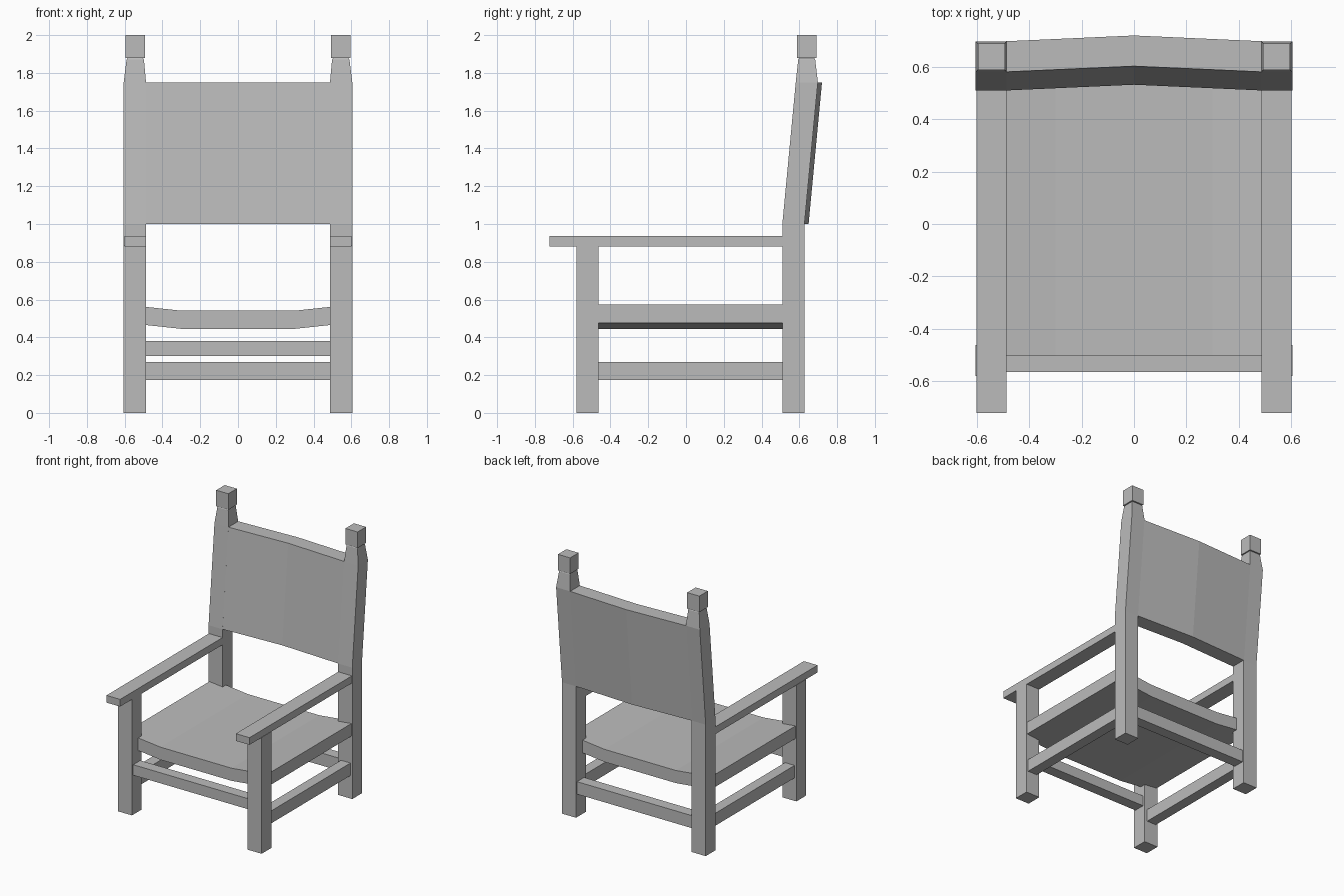
import bpy
import bmesh

cube = bpy.data.objects.get("Cube")
if cube:
    bpy.data.objects.remove(cube, do_unlink=True)

grey = bpy.data.materials.new("plain_grey")
grey.use_nodes = True
colour = (0.5, 0.5, 0.5, 1)
grey.diffuse_color = colour
grey.node_tree.nodes["Principled BSDF"].inputs["Base Color"].default_value = colour


def loft(name, rings):
    """Skin matching loops of points into a closed solid."""
    bm = bmesh.new()
    loops = [[bm.verts.new(p) for p in ring] for ring in rings]
    n = len(loops[0])
    for a, b in zip(loops, loops[1:]):
        for i in range(n):
            j = (i + 1) % n
            bm.faces.new((a[i], a[j], b[j], b[i]))
    bm.faces.new(loops[0])
    bm.faces.new(loops[-1])
    bmesh.ops.recalc_face_normals(bm, faces=bm.faces)
    mesh = bpy.data.meshes.new(name)
    bm.to_mesh(mesh)
    bm.free()
    mesh.materials.append(grey)
    obj = bpy.data.objects.new(name, mesh)
    bpy.context.collection.objects.link(obj)
    return obj


def rect(x0, x1, y0, y1, z):
    return [(x0, y0, z), (x1, y0, z), (x1, y1, z), (x0, y1, z)]


def box(name, x, y, z):
    return loft(name, [rect(*x, *y, h) for h in z])


def mirrored(obj):
    """Add the matching part on the other side."""
    bm = bmesh.new()
    bm.from_mesh(obj.data)
    for v in bm.verts:
        v.co.x *= -1
    bmesh.ops.reverse_faces(bm, faces=bm.faces)
    mesh = bpy.data.meshes.new(obj.name)
    bm.to_mesh(mesh)
    bm.free()
    mesh.materials.append(grey)
    twin = bpy.data.objects.new("right_" + obj.name, mesh)
    bpy.context.collection.objects.link(twin)
    obj.name = "left_" + obj.name


LEG = (0.487, 0.605)

# Legs, arms and side rails
mirrored(box("front_leg", LEG, (-0.58, -0.463), (0, 0.885)))
mirrored(box("armrest", (0.487, 0.602), (-0.722, 0.53), (0.882, 0.937)))
mirrored(box("side_stretcher", (0.51, 0.59), (-0.5, 0.54), (0.175, 0.27)))

# Back posts: upright, then leaning, then tapered to a neck and square finial
mirrored(loft("back_post", [
    rect(*LEG, 0.51, 0.627, 0),
    rect(*LEG, 0.51, 0.627, 1.0),
    rect(*LEG, 0.581, 0.698, 1.75),
    rect(0.498, 0.59, 0.594, 0.684, 1.87),
    rect(0.505, 0.583, 0.6, 0.678, 1.88),
]))
mirrored(box("finial", (0.493, 0.595), (0.588, 0.69), (1.878, 2.0)))

# Front and back rails
box("front_stretcher", (-0.5, 0.5), (-0.565, -0.48), (0.3, 0.38))
box("back_stretcher", (-0.5, 0.5), (0.53, 0.615), (0.175, 0.27))

# Seat: a shallow dished slab running between the legs
seat = [(-0.598, 0.573), (-0.3, 0.541), (0.3, 0.541), (0.598, 0.573)]
section = seat + [(x, z - 0.096) for x, z in reversed(seat)]
loft("seat", [[(x, y, z) for x, z in section] for y in (-0.505, 0.55)])

# Back panel: leaning and bowed backwards at the middle
loft("back_panel", [
    [(x, y0 + bow, 1.0), (x, y0 + bow + 0.117, 1.0),
     (x, y0 + bow + 0.188, 1.75), (x, y0 + bow + 0.071, 1.75)]
    for x, y0, bow in ((-0.49, 0.51, 0), (0, 0.51, 0.022), (0.49, 0.51, 0))
])
